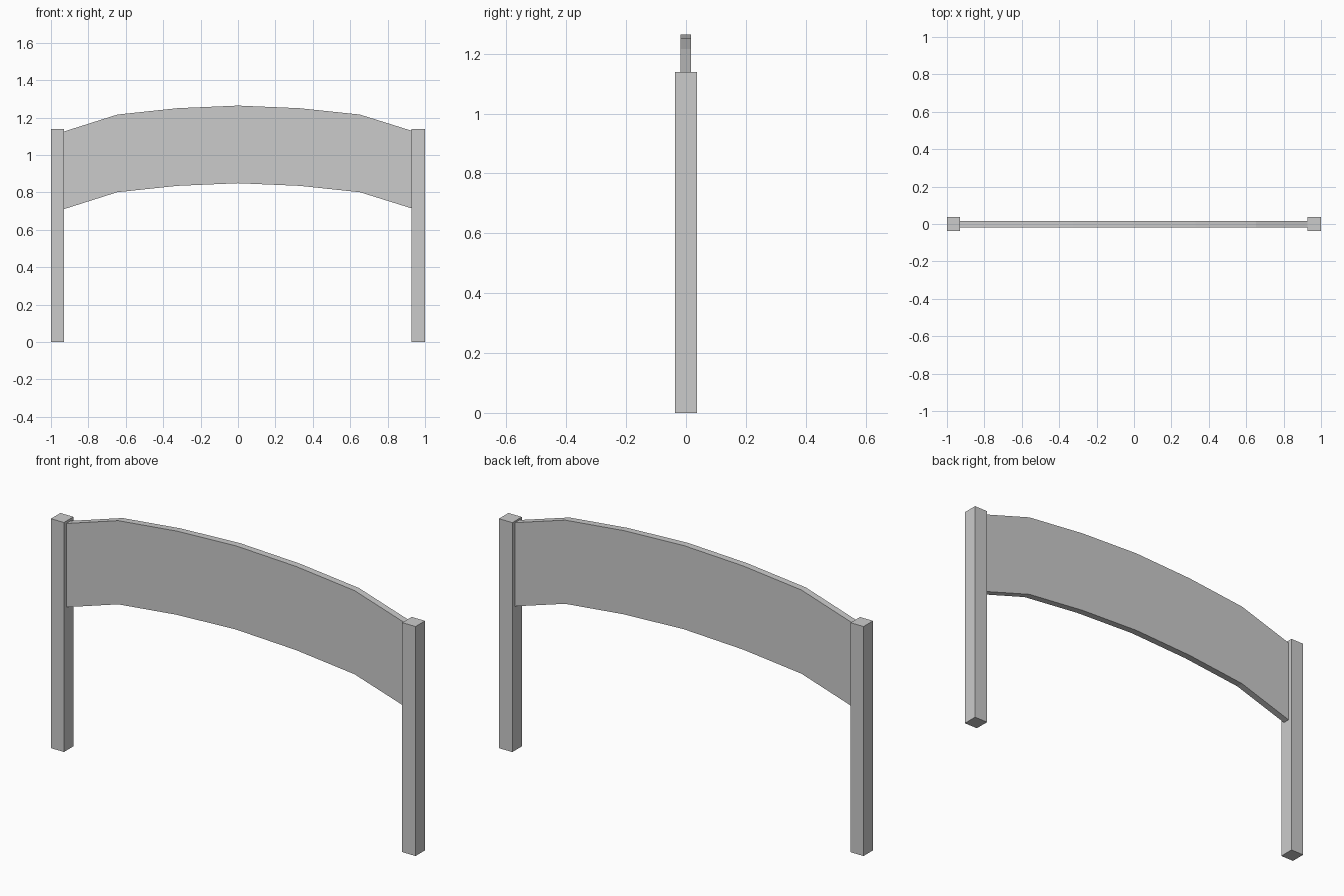
import bpy, bmesh

if "Cube" in bpy.data.objects:
    bpy.data.objects.remove(bpy.data.objects["Cube"])


def prism(name, profile, y0, y1):
    """Extrude an x-z outline from y0 to y1."""
    bm = bmesh.new()
    face = bm.faces.new([bm.verts.new((x, y0, z)) for x, z in profile])
    ext = bmesh.ops.extrude_face_region(bm, geom=[face])
    moved = [v for v in ext["geom"] if isinstance(v, bmesh.types.BMVert)]
    bmesh.ops.translate(bm, verts=moved, vec=(0, y1 - y0, 0))
    bmesh.ops.recalc_face_normals(bm, faces=bm.faces)
    mesh = bpy.data.meshes.new(name)
    bm.to_mesh(mesh)
    bm.free()
    obj = bpy.data.objects.new(name, mesh)
    bpy.context.collection.objects.link(obj)
    return obj


# Square end posts
for name, x0, x1 in (("left_post", -1.0, -0.929), ("right_post", 0.927, 1.0)):
    prism(name, [(x0, 0), (x1, 0), (x1, 1.138), (x0, 1.138)], -0.037, 0.037)

# Arched board spanning the posts, constant height along the arch
depth = 0.415
arch = [(-0.929, 1.126), (-0.645, 1.216), (-0.325, 1.25), (0.0, 1.264),
        (0.33, 1.25), (0.652, 1.216), (0.927, 1.13)]
prism("arched_panel", arch + [(x, z - depth) for x, z in reversed(arch)], -0.018, 0.016)
